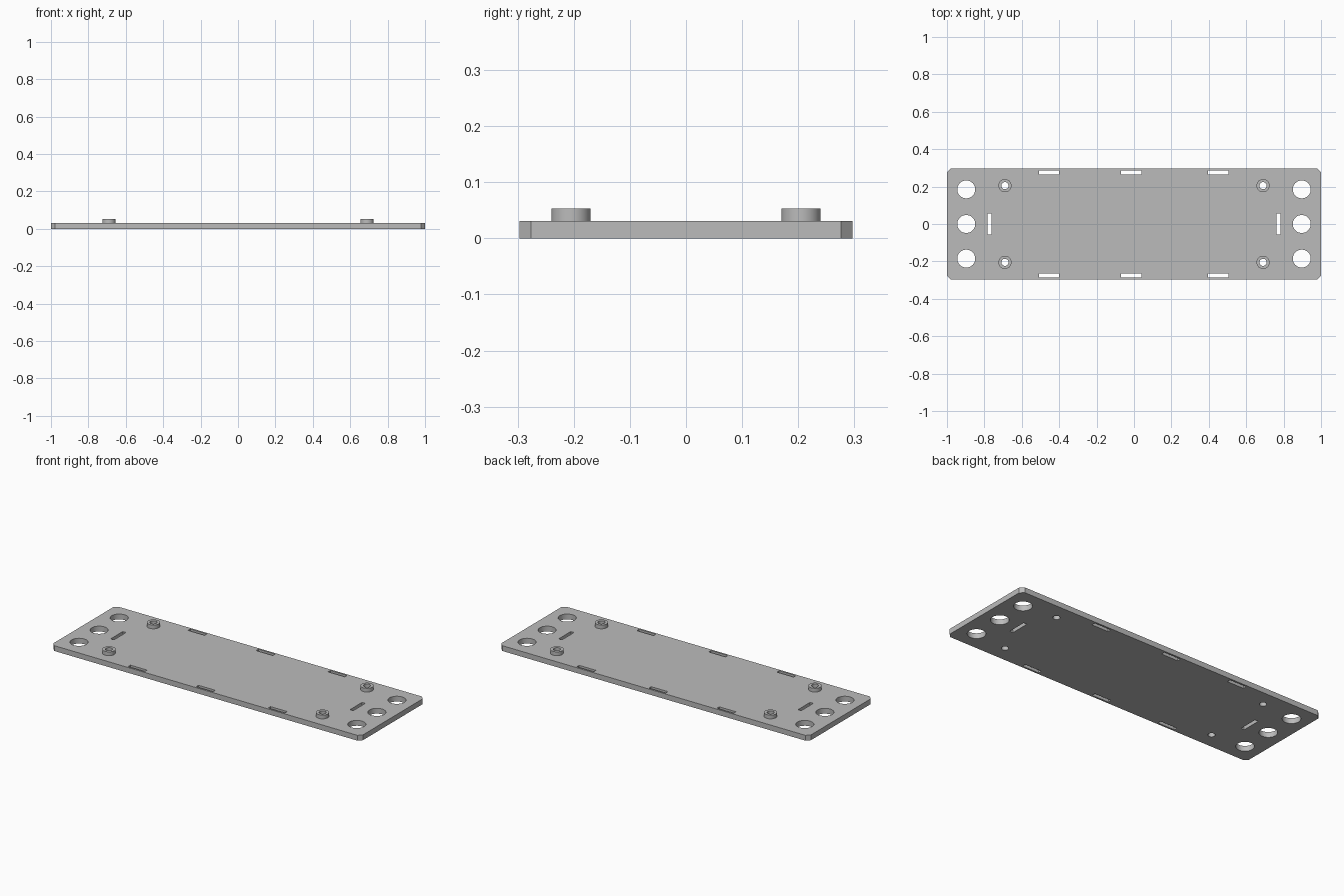
import bpy, bmesh, math
from mathutils import Matrix

cube = bpy.data.objects.get("Cube")
if cube:
    bpy.data.objects.remove(cube, do_unlink=True)

HALF_X, HALF_Y, THICK, CHAMFER = 1.0, 0.297, 0.031, 0.021
BOSS_TOP, BOSS_R, BORE_R = 0.053, 0.035, 0.019
BOSS_X, BOSS_Y = 0.69, 0.205

grey = bpy.data.materials.new("plain grey")
grey.use_nodes = True
grey.diffuse_color = (0.5, 0.5, 0.5, 1)
grey.node_tree.nodes["Principled BSDF"].inputs["Base Color"].default_value = (0.5, 0.5, 0.5, 1)


def add_object(name, bm):
    bmesh.ops.recalc_face_normals(bm, faces=bm.faces)
    mesh = bpy.data.meshes.new(name)
    bm.to_mesh(mesh)
    bm.free()
    mesh.materials.append(grey)
    obj = bpy.data.objects.new(name, mesh)
    bpy.context.collection.objects.link(obj)
    return obj


def select_only(obj):
    bpy.ops.object.select_all(action='DESELECT')
    obj.select_set(True)
    bpy.context.view_layer.objects.active = obj


def add_box(bm, x, y, z, sx, sy, sz):
    matrix = Matrix.Translation((x, y, z)) @ Matrix.Diagonal((sx, sy, sz, 1))
    bmesh.ops.create_cube(bm, size=1, matrix=matrix)


def add_hole(bm, x, y, radius):
    bmesh.ops.create_cone(bm, cap_ends=True, segments=48, radius1=radius, radius2=radius,
                          depth=0.2, matrix=Matrix.Translation((x, y, 0)))


# Base plate with chamfered vertical corners
bm = bmesh.new()
add_box(bm, 0, 0, THICK / 2, 2 * HALF_X, 2 * HALF_Y, THICK)
corners = [e for e in bm.edges if abs(e.verts[0].co.z - e.verts[1].co.z) > THICK / 2]
bmesh.ops.bevel(bm, geom=corners, offset=CHAMFER, segments=1, affect='EDGES')
plate = add_object("base_plate", bm)

# Cutter for all the openings
bm = bmesh.new()
for side in (-1, 1):
    for y in (-0.185, 0, 0.185):
        add_hole(bm, side * 0.897, y, 0.048)
    for y in (-BOSS_Y, BOSS_Y):
        add_hole(bm, side * BOSS_X, y, BORE_R)
    add_box(bm, side * 0.773, 0, 0, 0.021, 0.112, 0.2)
    for x in (-0.455, -0.015, 0.45):
        add_box(bm, x, side * 0.276, 0, 0.108, 0.021, 0.2)
cutter = add_object("opening_cutter", bm)
cutter.hide_render = True

cut = plate.modifiers.new("openings", 'BOOLEAN')
cut.operation = 'DIFFERENCE'
cut.solver = 'EXACT'
cut.object = cutter
select_only(plate)
bpy.ops.object.modifier_apply(modifier=cut.name)
bpy.data.objects.remove(cutter, do_unlink=True)
bpy.ops.object.shade_smooth_by_angle(angle=math.radians(30))


# Raised hollow mounting bosses, each a wall section spun into a ring
def add_boss(name, x, y):
    bm = bmesh.new()
    section = [(BORE_R, THICK), (BOSS_R, THICK), (BOSS_R, BOSS_TOP), (BORE_R, BOSS_TOP)]
    verts = [bm.verts.new((r, 0, z)) for r, z in section]
    edges = [bm.edges.new((verts[i], verts[i + 1])) for i in range(3)]
    edges.append(bm.edges.new((verts[3], verts[0])))
    bmesh.ops.spin(bm, geom=verts + edges, axis=(0, 0, 1), cent=(0, 0, 0),
                   angle=math.tau, steps=48, use_merge=True)
    bmesh.ops.remove_doubles(bm, verts=bm.verts, dist=0.0001)
    # The underside sits flush on the plate and is left open
    under = [f for f in bm.faces if all(v.co.z < THICK + 0.001 for v in f.verts)]
    bmesh.ops.delete(bm, geom=under, context='FACES')
    boss = add_object(name, bm)
    boss.location = (x, y, 0)
    select_only(boss)
    bpy.ops.object.shade_smooth_by_angle(angle=math.radians(30))


for row, y in (("front", -BOSS_Y), ("back", BOSS_Y)):
    for side, x in (("right", -BOSS_X), ("left", BOSS_X)):
        add_boss(f"{row}_{side}_mounting_boss", x, y)
